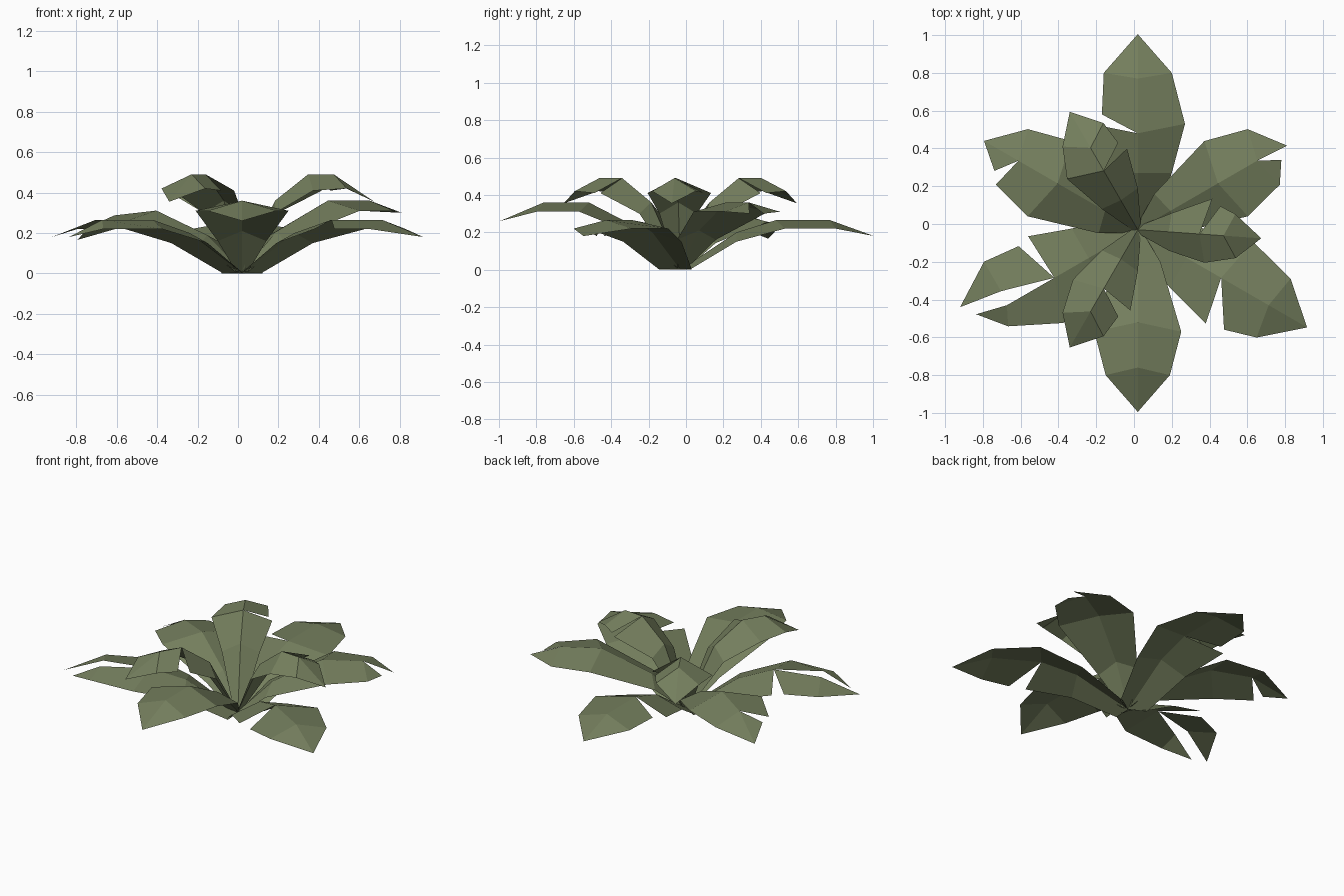
import bpy, bmesh, math

if "Cube" in bpy.data.objects:
    bpy.data.objects.remove(bpy.data.objects["Cube"])

green = bpy.data.materials.new("olive leaf green")
green.diffuse_color = (0.175, 0.21, 0.11, 1)
green.use_nodes = True
green.node_tree.nodes["Principled BSDF"].inputs["Base Color"].default_value = green.diffuse_color
CX, CY = 0.02, -0.03          # point where all leaves meet

# Leaf tiers: midrib (r, z) ending in the tip, and edge (r, half width, z)
LOW = dict(mid=[(0, 0), (.30, .20), (.51, .265), (.80, .265), (1.035, .18)],
           edge=[(.05, .10, 0), (.30, .18, .15), (.56, .25, .22), (.83, .18, .22)])
MID = dict(mid=[(0, .01), (.20, .21), (.49, .36), (.73, .36), (.965, .26)],
           edge=[(.02, .03, .01), (.17, .12, .16), (.54, .23, .31), (.77, .17, .31)])
HIGH = dict(mid=[(0, .01), (.18, .36), (.36, .49), (.50, .49), (.72, .355)],
            edge=[(.01, .025, .01), (.19, .11, .30), (.40, .165, .41), (.58, .125, .42)])


def leaf(name, kind, angle, left=None, right=None, scale=1.0, droop=0.0, tip_z=None):
    """Two half blades along a midrib. Each half may have a tear:
    tear=(station, r, w) gives the outer lip, move={station: (r, w)} shifts points.
    droop lowers the leaf in proportion to the distance from its base."""
    bm = bmesh.new()
    a = math.radians(angle)

    def point(r, lat, z):
        r, lat = r * scale, lat * scale
        return bm.verts.new((CX + r * math.cos(a) - lat * math.sin(a),
                             CY + r * math.sin(a) + lat * math.cos(a), z - droop * r))

    for side, opts in ((1, left or {}), (-1, right or {})):
        move = opts.get("move", {})
        mid = [(r, 0, z) for r, z in kind["mid"]]
        edge = list(kind["edge"])
        if tip_z is not None:
            mid[4] = (mid[4][0], 0, tip_z)
        for k, (r, w) in move.items():
            if k == 4:
                mid[4] = (r, w, mid[4][2])
            elif k == "rib":
                mid[3] = (r, w, mid[3][2])
            else:
                edge[k] = (r, w, edge[k][2])
        m = [point(r, side * w, z) for r, w, z in mid]
        e = [point(r, side * w, z) for r, w, z in edge]
        lip = list(e)
        if "tear" in opts:
            k, r, w = opts["tear"]
            lip[k] = point(r, side * w, edge[k][2])
        for i in range(3):
            f = [m[i], lip[i], e[i + 1], m[i + 1]]
            bm.faces.new(f if side < 0 else f[::-1])
        f = [m[3], lip[3], m[4]]
        bm.faces.new(f if side < 0 else f[::-1])
    bmesh.ops.remove_doubles(bm, verts=bm.verts, dist=1e-4)
    me = bpy.data.meshes.new(name)
    bm.to_mesh(me)
    bm.free()
    me.materials.append(green)
    bpy.context.collection.objects.link(bpy.data.objects.new(name, me))


# Low outer leaves
leaf("low_leaf_back", LOW, 90, left=dict(tear=(2, .61, .19)))
leaf("low_leaf_right", LOW, -30, right=dict(tear=(2, .66, .23)))
leaf("low_leaf_left", LOW, 210,
     left=dict(move={3: (.85, .10), 2: (.59, .23), 4: (.965, -.04)}),
     right=dict(tear=(2, .59, .24),
                move={2: (.52, .26), 3: (.79, .26), 4: (1.02, .115), "rib": (.79, .08)}))
# Middle leaves
leaf("middle_leaf_front", MID, 270)
leaf("middle_leaf_right", MID, 30, left=dict(move={4: (.907, -.01)}),
     right=dict(move={4: (.843, .06)}), tip_z=.30)
leaf("middle_leaf_left", MID, 150, left=dict(tear=(3, .813, .11), move={4: (.94, 0)}),
     right=dict(move={4: (.94, 0)}), droop=.10)
# High inner leaves
leaf("high_leaf_right", HIGH, -4, scale=.91,
     left=dict(tear=(2, .47, .17), move={2: (.42, .21), 3: (.56, .13)}))
leaf("high_leaf_back", HIGH, 120, right=dict(tear=(2, .45, .14)),
     left=dict(move={2: (.42, .19)}))
leaf("high_leaf_front", HIGH, 240, left=dict(tear=(2, .45, .14), move={2: (.39, .18)}))
